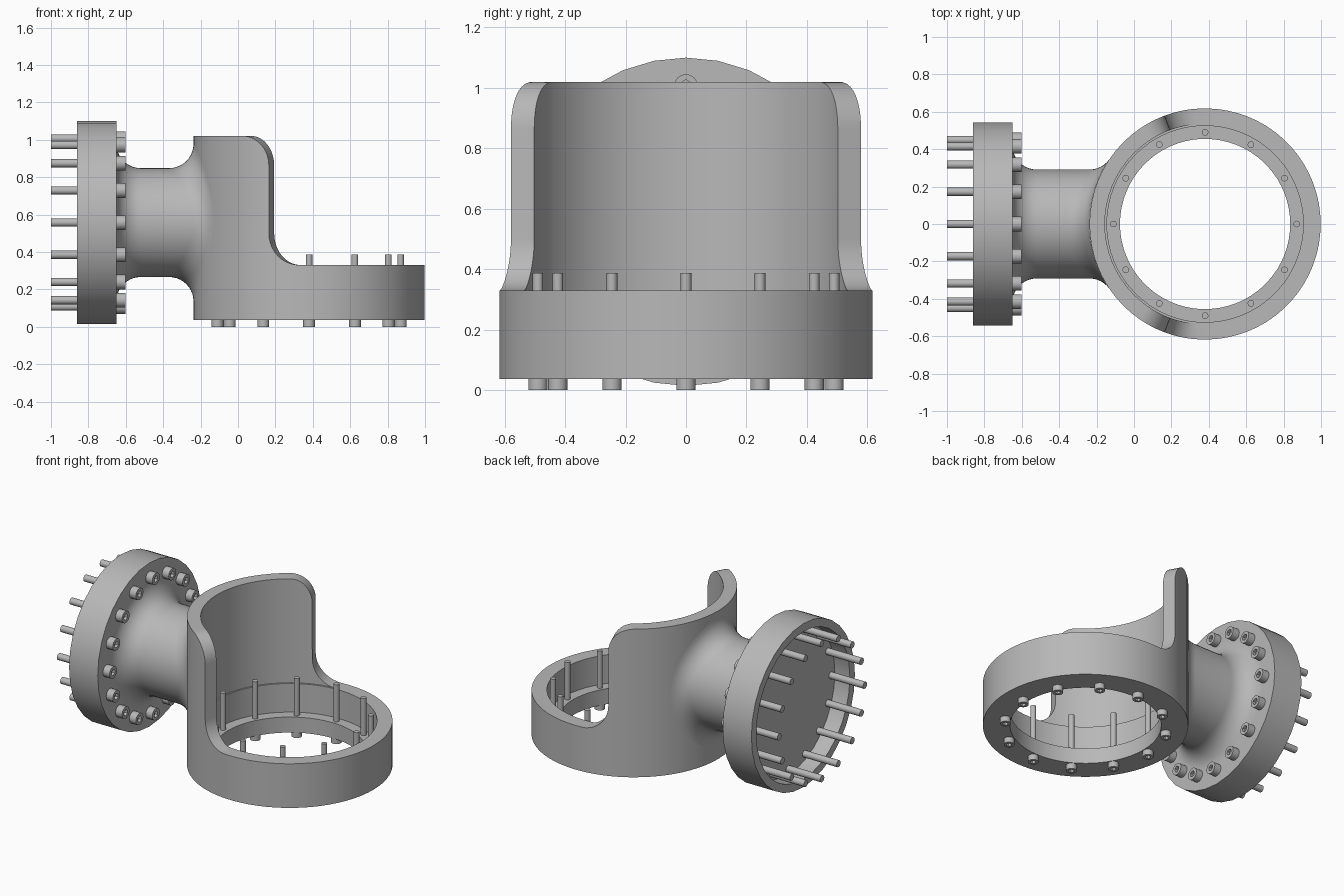
import bpy, bmesh, math
from mathutils import Matrix, Vector

if "Cube" in bpy.data.objects:
    bpy.data.objects.remove(bpy.data.objects["Cube"])

metal = bpy.data.materials.new("grey_metal")
metal.diffuse_color = (0.48, 0.48, 0.48, 1)
metal.use_nodes = True
metal.node_tree.nodes["Principled BSDF"].inputs["Base Color"].default_value = metal.diffuse_color

CUP_X, CUP_R = 0.38, 0.618        # upright cup axis and outer radius
BASE_Z, STEP_Z, TOP_Z = 0.037, 0.33, 1.02
NECK_Z, NECK_R = 0.557, 0.291     # horizontal neck axis and radius
FILLET = 0.13
FACE_X = -0.65                    # inner face of the flange


def finish(name, bm, angle=30):
    bmesh.ops.remove_doubles(bm, verts=bm.verts, dist=1e-5)
    bmesh.ops.recalc_face_normals(bm, faces=bm.faces)
    mesh = bpy.data.meshes.new(name)
    bm.to_mesh(mesh)
    bm.free()
    mesh.materials.append(metal)
    ob = bpy.data.objects.new(name, mesh)
    bpy.context.collection.objects.link(ob)
    bpy.ops.object.select_all(action='DESELECT')
    ob.select_set(True)
    bpy.context.view_layer.objects.active = ob
    bpy.ops.object.shade_smooth_by_angle(angle=math.radians(angle))
    return ob


def skin(rows, closed_profile=False):
    """Join a closed loop of point rows with faces."""
    bm = bmesh.new()
    vs = [[bm.verts.new(p) for p in row] for row in rows]
    n, m = len(vs), len(vs[0])
    for i in range(n):
        a, b = vs[i], vs[(i + 1) % n]
        for j in range(m if closed_profile else m - 1):
            k = (j + 1) % m
            bm.faces.new((a[j], b[j], b[k], a[k]))
    return bm


def ring(profile, t):
    """Place (radius, z) points at angle t; a radius may depend on the angle."""
    pts = [(r(t) if callable(r) else r, z) for r, z in profile]
    return [(r * math.cos(t), r * math.sin(t), z) for r, z in pts]


def lathe(profile, segs):
    return skin([ring(profile, math.tau * i / segs) for i in range(segs)])


def arc(cx, cy, r, a0, a1, n=10):
    angles = [math.radians(a0 + (a1 - a0) * i / n) for i in range(n + 1)]
    return [(cx + r * math.cos(a), cy + r * math.sin(a)) for a in angles]


# Cup rim: (angle, height) from the tall back to the low front, rounded corners
EDGE, TOP_C, LOW_C = math.radians(110.4), 0.155, 0.17
upper = [(EDGE + (TOP_C - x) / CUP_R, z) for x, z in arc(0, TOP_Z - TOP_C, TOP_C, 90, 0)]
lower = [(EDGE - 0.0005 - (x + LOW_C) / CUP_R, z)
         for x, z in arc(0, STEP_Z + LOW_C, LOW_C, 180, 270)]
t0, t1 = upper[0][0], lower[-1][0]
half = [(math.pi + (t0 - math.pi) * i / 10, TOP_Z) for i in range(10)] + upper + lower
half[-1] = (t1, STEP_Z)
half += [(t1 * (1 - i / 18), STEP_Z) for i in range(1, 19)]
rim = half + [(-t, z) for t, z in half[-2:0:-1]]

# Cup: thick wall with an inward lip at the bottom, slightly thinner wall above
rows = [ring([(0.455, BASE_Z), (CUP_R, BASE_Z), (CUP_R, h), (0.536, h), (0.536, STEP_Z),
              (0.525, STEP_Z), (0.525, 0.14), (0.455, 0.14)], t) for t, h in rim]
bm = skin(rows, True)
bm.transform(Matrix.Translation((CUP_X, 0, 0)))
finish("cup", bm)

# Flange: round plate with a recess facing outwards
to_side = Matrix.Translation((FACE_X, 0, NECK_Z)) @ Matrix.Rotation(-math.pi / 2, 4, 'Y')
bm = lathe([(0, 0.1), (0.49, 0.1), (0.49, 0.21), (0.543, 0.21),
            (0.543, 0), (NECK_R + FILLET, 0)], 32)
bm.transform(to_side)
finish("flange", bm)

# Neck: tube blended into the flange and, by a rolling ball, into the cup
rows = []
for i in range(64):
    t = math.tau * i / 64
    out = Vector((0, math.cos(t), math.sin(t)))
    mid = Vector((0, 0, NECK_Z))
    row = [mid + out * r + Vector((x, 0, 0))
           for x, r in arc(FACE_X + FILLET, NECK_R + FILLET, FILLET, 180, 270)]
    ball = mid + out * (NECK_R + FILLET)
    ball.x = CUP_X - math.sqrt((CUP_R + FILLET) ** 2 - ball.y ** 2)
    end = Vector((CUP_X - ball.x, -ball.y, 0)).normalized()
    row += [ball + (-out).slerp(end, k / 10) * FILLET for k in range(11)]
    rows.append(row)
finish("neck", skin(rows))


# Bolts: hexagonal socket head below the origin, shaft above it
def make_bolt(name, length, shaft, head, height):
    def hexagon(t):
        return 0.46 * head / math.cos((t % (math.pi / 3)) - math.pi / 6)
    return finish(name, lathe([(0, 0.02 - height), (hexagon, 0.02 - height), (hexagon, -height),
                               (head, -height), (head, 0), (shaft, 0),
                               (shaft, length), (0, length)], 24))


def bolt_ring(name, first, count, radius, frame):
    for i in range(count):
        t = math.tau * i / count
        ob = first if i == 0 else first.copy()
        if i:
            bpy.context.collection.objects.link(ob)
        ob.name = f"{name}_{i + 1}"
        ob.matrix_world = frame @ Matrix.Translation(
            (radius * math.cos(t), radius * math.sin(t), 0))


bolt_ring("cup_bolt", make_bolt("cup_bolt", 0.35, 0.0175, 0.032, BASE_Z), 12, 0.49,
          Matrix.Translation((CUP_X, 0, BASE_Z)))
bolt_ring("flange_bolt", make_bolt("flange_bolt", 0.35, 0.022, 0.039, 0.048), 16, 0.449, to_side)
